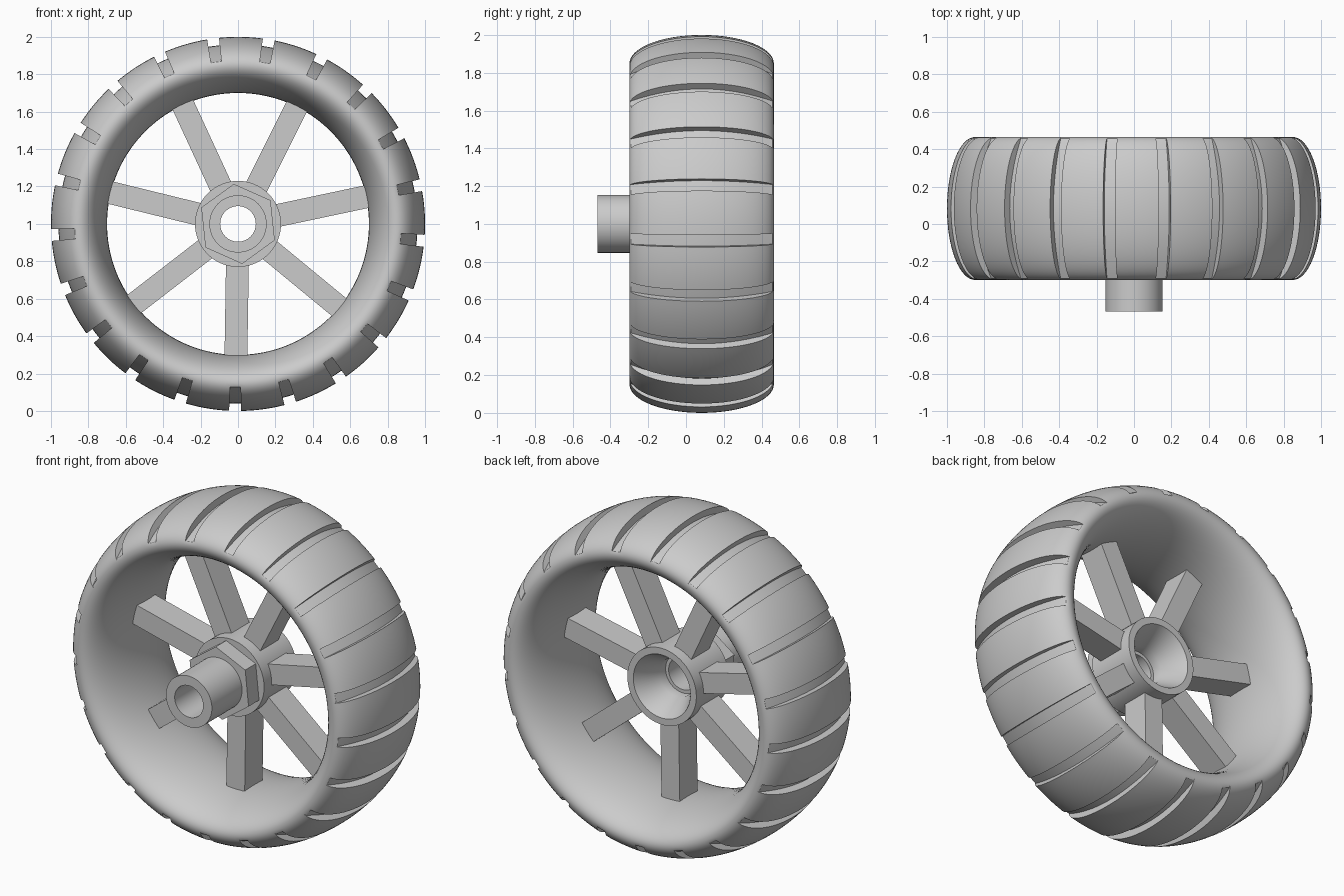
import bpy, bmesh, math
from mathutils import Matrix, Vector

cube = bpy.data.objects.get("Cube")
if cube:
    bpy.data.objects.remove(cube, do_unlink=True)

grey = bpy.data.materials.new("plain_grey")
grey.use_nodes = True
COLOUR = (0.6, 0.6, 0.6, 1)
grey.diffuse_color = COLOUR
grey.node_tree.nodes["Principled BSDF"].inputs["Base Color"].default_value = COLOUR

SPOKES = 7
GROOVES = SPOKES * 3
START = math.radians(-90.9)      # direction of the lowest spoke and groove
MID_Y = 0.083                    # middle plane of the tyre


def finish(name, bm):
    bmesh.ops.remove_doubles(bm, verts=bm.verts, dist=1e-5)
    bmesh.ops.recalc_face_normals(bm, faces=bm.faces)
    mesh = bpy.data.meshes.new(name)
    bm.to_mesh(mesh)
    bm.free()
    mesh.materials.append(grey)
    obj = bpy.data.objects.new(name, mesh)
    bpy.context.collection.objects.link(obj)
    bpy.ops.object.select_all(action="DESELECT")
    obj.select_set(True)
    bpy.context.view_layer.objects.active = obj
    bpy.ops.object.shade_smooth_by_angle(angle=math.radians(30))
    return obj


def sweep(stations):
    """Join closed (radius, y) sections placed at angles around the axle."""
    bm = bmesh.new()
    rings = []
    for angle, section in stations:
        c, s = math.cos(angle), math.sin(angle)
        rings.append([bm.verts.new((r * c, y, 1 + r * s)) for r, y in section])
    for a, b in zip(rings, rings[1:] + rings[:1]):
        for i in range(len(a)):
            j = (i + 1) % len(a)
            bm.faces.new((a[i], a[j], b[j], b[i]))
    return bm


def lathe(name, section, steps=64, turn=0.0):
    step = math.tau / steps
    return finish(name, sweep([(turn + i * step, section) for i in range(steps)]))


# Tyre: stretched oval section, with a flatter crown inside the grooves
tread, groove = [], []
for i in range(64):
    t = math.tau * i / 64
    r, u = 0.85 + 0.15 * math.cos(t), math.sin(t)
    y = MID_Y + 0.382 * u
    floor = 0.87 + 0.09 * (1 - u * u)
    tread.append((r, y))
    groove.append((min(r, floor) if r > 0.85 else r, y))

pitch = math.tau / GROOVES
half = 0.032                     # half the groove angle
stations = []
for g in range(GROOVES):
    mid = START + g * pitch
    stations += [(mid + half * k, groove) for k in (-1, 0, 1)]
    stations += [(mid + half + (pitch - 2 * half) * k / 8, tread) for k in range(9)]
finish("tyre", sweep(stations))

# Hub with a conical recess at the back
lathe("hub", [(0.23, -0.08), (0.23, 0.23), (0.19, 0.23), (0.115, 0.09),
              (0.115, 0.03), (0.095, 0.03), (0.095, -0.08)])

# Axle sleeve
lathe("axle_sleeve", [(0.153, -0.467), (0.153, -0.06), (0.095, -0.06), (0.095, -0.467)])

# Hexagonal nut
lathe("hex_nut", [(0.215, -0.18), (0.215, -0.075), (0.14, -0.075), (0.14, -0.18)],
      steps=6, turn=math.radians(96))

# Spokes
bm = bmesh.new()
inner, outer = 0.2, 0.715
for i in range(SPOKES):
    a = START + i * math.tau / SPOKES
    place = (Matrix.Translation((0, 0.077, 1)) @ Matrix.Rotation(-a, 4, "Y")
             @ Matrix.Translation(((inner + outer) / 2, 0, 0))
             @ Matrix.Diagonal((outer - inner, 0.17, 0.122, 1)))
    bmesh.ops.create_cube(bm, size=1, matrix=place)
finish("spokes", bm)
